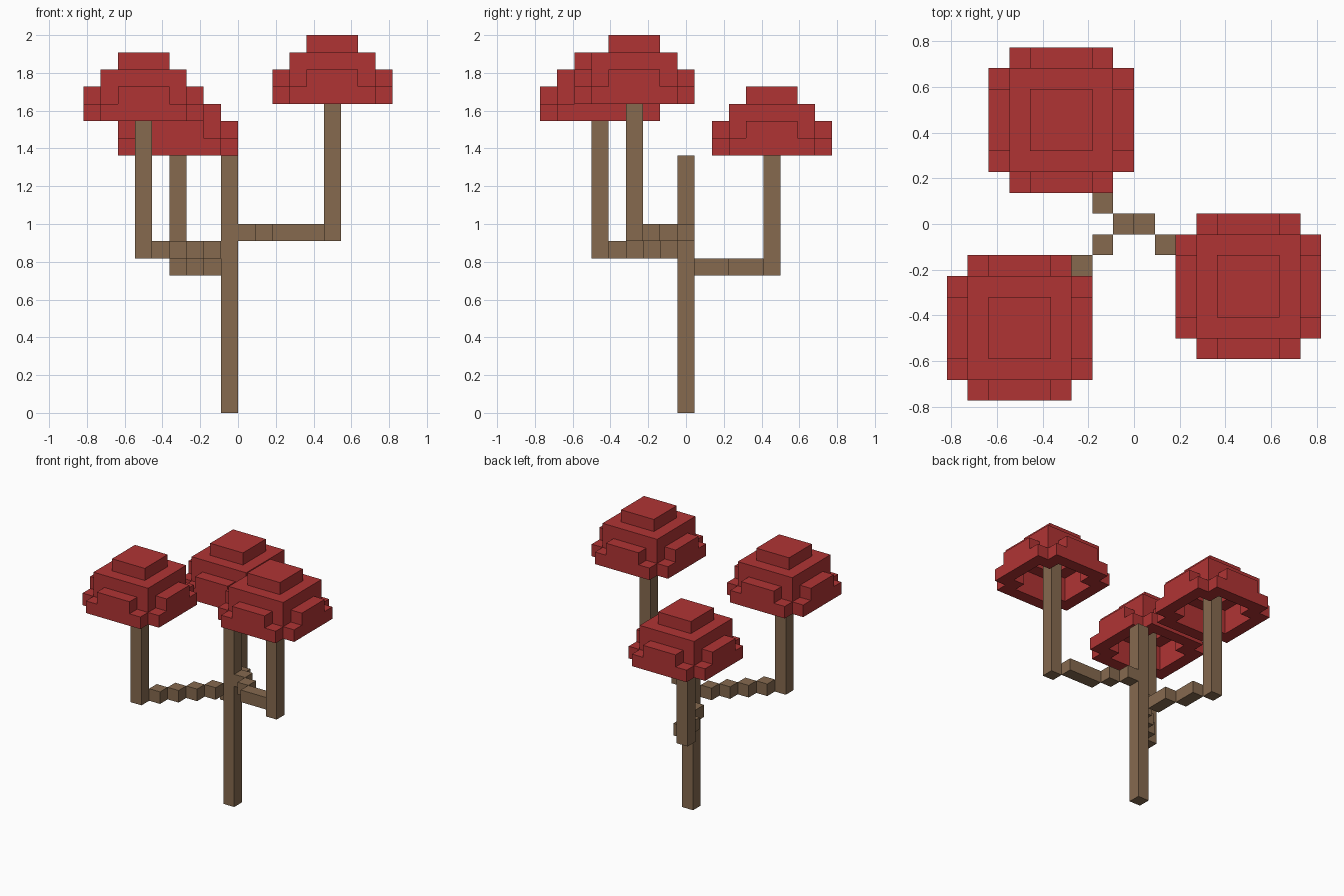
import bpy, bmesh
from mathutils import Vector

cube = bpy.data.objects.get("Cube")
if cube:
    bpy.data.objects.remove(cube, do_unlink=True)

U = 2 / 22  # edge length of one block


def material(name, rgb):
    m = bpy.data.materials.new(name)
    m.use_nodes = True
    color = (*rgb, 1)
    m.diffuse_color = color
    m.node_tree.nodes["Principled BSDF"].inputs["Base Color"].default_value = color
    return m


bark = material("brown bark", (0.238, 0.144, 0.078))
leaf = material("red leaves", (0.434, 0.034, 0.034))


def block_object(name, cells, mat):
    """Outer shell of a set of unit blocks; x counts from an edge, y from a centre."""
    cells = set(cells)
    bm = bmesh.new()
    for cell in cells:
        centre = Vector(cell) + Vector((0.5, 0, 0.5))
        for axis in range(3):
            for sign in (-1, 1):
                step = [0, 0, 0]
                step[axis] = sign
                if tuple(c + s for c, s in zip(cell, step)) in cells:
                    continue
                n = Vector(step) / 2
                a = Vector([0.5 * (i == (axis + 1) % 3) for i in range(3)])
                b = n.cross(a) * 2
                quad = (n - a - b, n + a - b, n + a + b, n - a + b)
                bm.faces.new([bm.verts.new((centre + q) * U) for q in quad])
    bmesh.ops.remove_doubles(bm, verts=bm.verts, dist=U / 100)
    mesh = bpy.data.meshes.new(name)
    bm.to_mesh(mesh)
    bm.free()
    mesh.materials.append(mat)
    obj = bpy.data.objects.new(name, mesh)
    bpy.context.collection.objects.link(obj)
    return obj


def in_canopy(dx, dy, layer):
    """Hollow stepped dome, open underneath."""
    lo, hi = sorted((abs(dx), abs(dy)))
    if layer < 2:
        return (hi == 3 and lo <= 2 - layer) or lo == hi == 2
    return hi == 2 if layer == 2 else hi <= 1


# Trunk
block_object("trunk", [(-1, 0, z) for z in range(15)], bark)

# Branches with uprights and canopies: end x, end y, branch height, canopy base
limbs = {
    "left": (5, -3, 10, 18),
    "right": (-6, -5, 9, 17),
    "back": (-4, 5, 8, 15),
}
for side, (ex, ey, z0, base) in limbs.items():
    # Stepped level branch from the trunk to the upright
    run = ex + 1
    n = max(abs(run), abs(ey))
    path = [(-1 + round(run * k / n), round(ey * k / n), z0) for k in range(1, n)]
    block_object(side + "_branch", path, bark)
    # Upright stem reaching up inside the canopy
    block_object(side + "_stem", [(ex, ey, z) for z in range(z0, base + 3)], bark)
    # Canopy
    r = range(-3, 4)
    block_object(side + "_canopy",
                 [(ex + dx, ey + dy, base + k) for k in range(4)
                  for dx in r for dy in r if in_canopy(dx, dy, k)], leaf)
